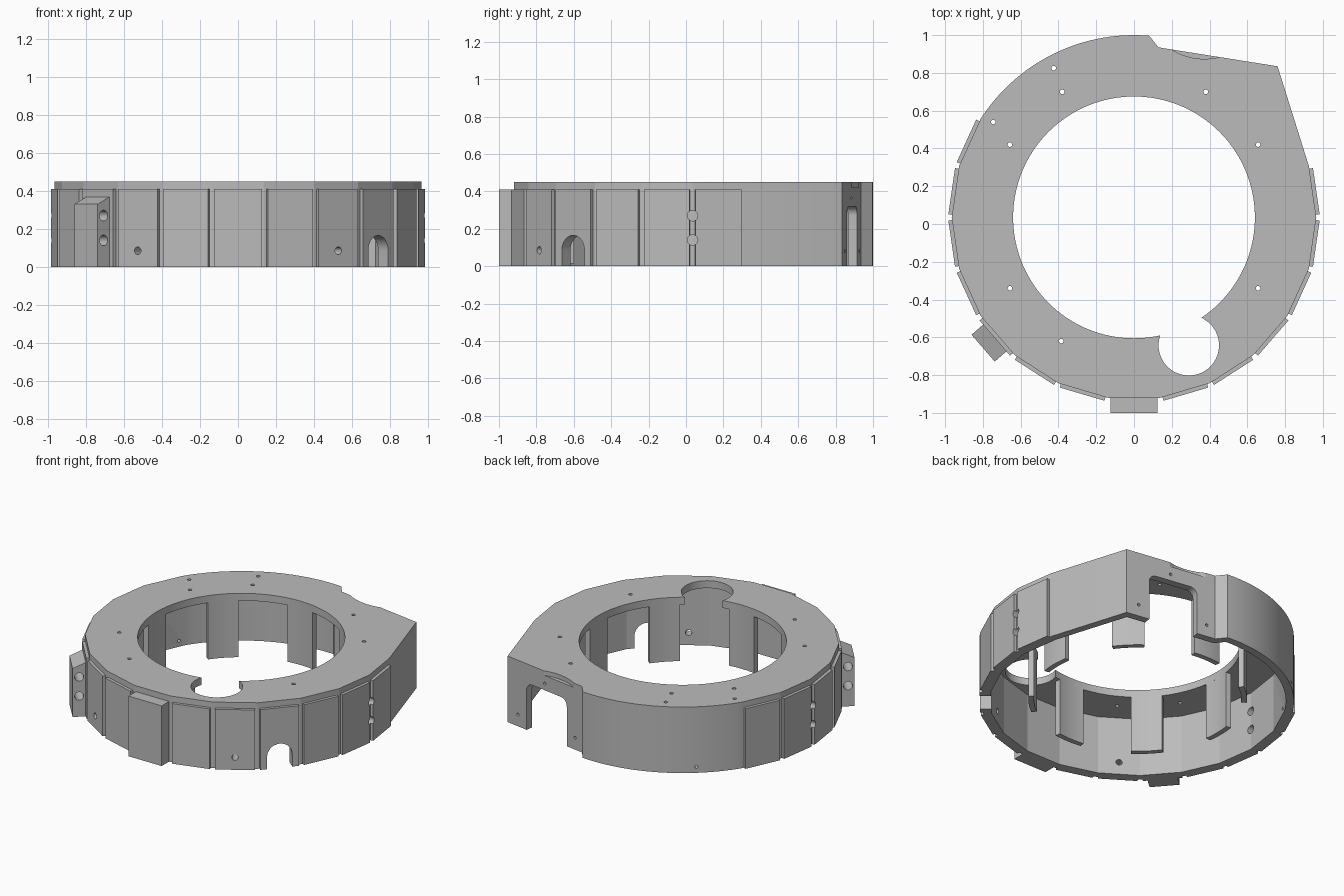
import bpy, bmesh, math
from mathutils import Matrix, Vector

if "Cube" in bpy.data.objects:
    bpy.data.objects.remove(bpy.data.objects["Cube"], do_unlink=True)

# Main dimensions
CY = 0.035              # ring centre in y
R = 0.965               # outer polygon radius
STEP = math.tau / 22    # one flat of the outer wall
APO = R * math.cos(STEP / 2)
TOP, UNDER = 0.45, 0.40
HOLE_R = 0.64
UP = Vector((0, 0, 1))

grey = bpy.data.materials.new("plain grey")
grey.use_nodes = True
grey.diffuse_color = (0.5, 0.5, 0.5, 1)
grey.node_tree.nodes["Principled BSDF"].inputs["Base Color"].default_value = (0.5, 0.5, 0.5, 1)


def polar(r, a, cx=0, cy=0):
    return (cx + r * math.cos(a), cy + r * math.sin(a))


def circle(r, cx=0, cy=0, n=40):
    return [polar(r, math.tau * i / n, cx, cy) for i in range(n)]


def frame(angle, x=0, y=CY):
    """Local x = tangent, y = up, z = outward at the given angle."""
    n = Vector((math.cos(angle), math.sin(angle), 0))
    m = Matrix((UP.cross(n), UP, n)).transposed().to_4x4()
    return Matrix.Translation((x, y, 0)) @ m


def add_prism(bm, pts, d0, d1, m=Matrix()):
    low = [bm.verts.new(m @ Vector((u, v, d0))) for u, v in pts]
    high = [bm.verts.new(m @ Vector((u, v, d1))) for u, v in pts]
    bm.faces.new(low[::-1])
    bm.faces.new(high)
    for i in range(len(pts)):
        j = (i + 1) % len(pts)
        bm.faces.new((low[i], low[j], high[j], high[i]))


def make(name, prisms):
    bm = bmesh.new()
    for p in prisms:
        add_prism(bm, *p)
    bmesh.ops.recalc_face_normals(bm, faces=bm.faces)
    me = bpy.data.meshes.new(name)
    bm.to_mesh(me)
    bm.free()
    me.materials.append(grey)
    ob = bpy.data.objects.new(name, me)
    bpy.context.collection.objects.link(ob)
    return ob


def cut(ob, cutters):
    """Subtract each cutter prism from the object, then bake the result."""
    helpers = []
    for c in cutters:
        h = make("cutter", [c])
        h.hide_render = True
        mod = ob.modifiers.new("cut", 'BOOLEAN')
        mod.operation, mod.solver, mod.object = 'DIFFERENCE', 'EXACT', h
        helpers.append(h)
    deps = bpy.context.evaluated_depsgraph_get()
    deps.update()
    baked = bpy.data.meshes.new_from_object(ob.evaluated_get(deps))
    ob.modifiers.clear()
    ob.data = baked
    for h in helpers:
        bpy.data.objects.remove(h, do_unlink=True)


def inset(pts, d):
    """Offset a counter-clockwise outline inward by d."""
    out = []
    for i, p in enumerate(pts):
        a, b, c = Vector(pts[i - 1]), Vector(p), Vector(pts[(i + 1) % len(pts)])
        e, f = (b - a).normalized(), (c - b).normalized()
        n1, n2 = Vector((e.y, -e.x)), Vector((f.y, -f.x))
        out.append(tuple(b - d * (n1 + n2) / (1 + n1.dot(n2))))
    return out


# Outline: smooth back arc, faceted flats, then the angular back corner
a0, a1 = math.radians(85.2), math.pi - 2 * STEP
outline = [polar(R, a0 + (a1 - a0) * i / 30, 0, CY) for i in range(31)]
outline += [polar(R, a1 + STEP * k, 0, CY) for k in range(1, 15)]
outline += [(0.76, 0.835), (0.13, 0.935)]

# Openings that pass through wall and plates
arch = [(-0.08, -0.05), (0.08, -0.05)]
arch += [polar(0.08, math.pi * i / 20, 0, 0.085) for i in range(21)]
wall_cuts = [(arch, 0.8, 1.1, frame(-2.5 * STEP))]
for side in (-3.5 * STEP, math.pi + 3.5 * STEP):
    wall_cuts.append((circle(0.02, 0, 0.085), 0.8, 1.1, frame(side)))
for side in (0, math.pi):
    for z in (0.14, 0.27):
        wall_cuts.append((circle(0.028, 0, z), 0.8, 1.1, frame(side)))

# Shell: cavity, central hole, round side cutout and small holes
shell_cuts = [
    (inset(outline, 0.05), -0.1, UNDER),
    (circle(HOLE_R, 0, CY, 128), 0.3, 0.6),
    (circle(0.16, 0.29, -0.642, 64), 0.3, 0.6),
    (circle(0.33, 0.373, 1.204, 128), 0.42, 0.6),
]
pins = [(-0.425, 0.825), (-0.745, 0.54), (-0.385, -0.62)]
pins += [(s * 0.38, 0.70) for s in (-1, 1)]
pins += [(s * 0.657, y) for s in (-1, 1) for y in (0.42, -0.34)]
shell_cuts += [(circle(0.012, x, y, 20), 0.3, 0.6) for x, y in pins]

# Rounded doorway and pin holes in the flat back face
back = frame(math.atan2(0.63, 0.1), 0.13, 0.935)
door = [(-0.475, -0.05), (-0.13, -0.05)]
for cx, start in ((-0.18, 0), (-0.425, math.pi / 2)):
    door += [polar(0.05, start + math.pi / 2 * i / 10, cx, 0.27) for i in range(11)]
shell_cuts.append((door, -0.12, 0.1, back))
for t, z in ((-0.32, 0.365), (-0.55, 0.08), (-0.06, 0.08)):
    shell_cuts.append((circle(0.01, t, z, 20), -0.1, 0.1, back))
for deg in (130, 150):
    shell_cuts.append((circle(0.01, 0, 0.04, 20), 0.85, 1.1, frame(math.radians(deg))))

shell = make("ring_shell", [(outline, 0, TOP)])
cut(shell, shell_cuts + wall_cuts)

# Thin plates on the flats; the front flat carries a thick block instead
half = R * math.sin(STEP / 2) - 0.014
rect = [(-half, 0), (half, 0), (half, 0.41), (-half, 0.41)]
plates = make("side_plates", [
    (rect, APO - 0.01, APO + 0.02, frame(math.pi + (k + 0.5) * STEP))
    for k in range(-2, 12) if k != 5 and k != 12])
cut(plates, wall_cuts)

block = make("front_block", [
    ([(-0.125, 0), (0.125, 0), (0.125, 0.41), (-0.125, 0.41)],
     APO - 0.01, 1 + CY, frame(-math.pi / 2))])

# Sloped-top bracket box on the front right flat, drilled lengthwise
ang = math.pi + 2.5 * STEP
along = frame(ang) @ Matrix.Rotation(math.pi / 2, 4, 'Y')
bracket = make("bracket_box", [
    ([(-0.95, 0), (-1.057, 0), (-1.057, 0.33), (-0.97, 0.37), (-0.95, 0.37)],
     -0.094, 0.094, along)])
cut(bracket, [(circle(0.028, -1.016, z), -0.2, 0.2, along) for z in (0.14, 0.27)])

# Eight curved tabs hanging around the central hole
tabs = []
for k in range(8):
    angles = [k * math.pi / 4 + math.radians(8.6) * (i / 4 - 1) for i in range(9)]
    pts = [polar(HOLE_R + 0.035, a, 0, CY) for a in angles]
    pts += [polar(HOLE_R, a, 0, CY) for a in reversed(angles)]
    tabs.append((pts, 0.015, UNDER))
inner_tabs = make("inner_tabs", tabs)

# Smooth the curves, keep the facets sharp
bpy.ops.object.select_all(action='DESELECT')
for ob in (shell, plates, block, bracket, inner_tabs):
    ob.select_set(True)
bpy.context.view_layer.objects.active = shell
bpy.ops.object.shade_smooth_by_angle(angle=math.radians(12))
